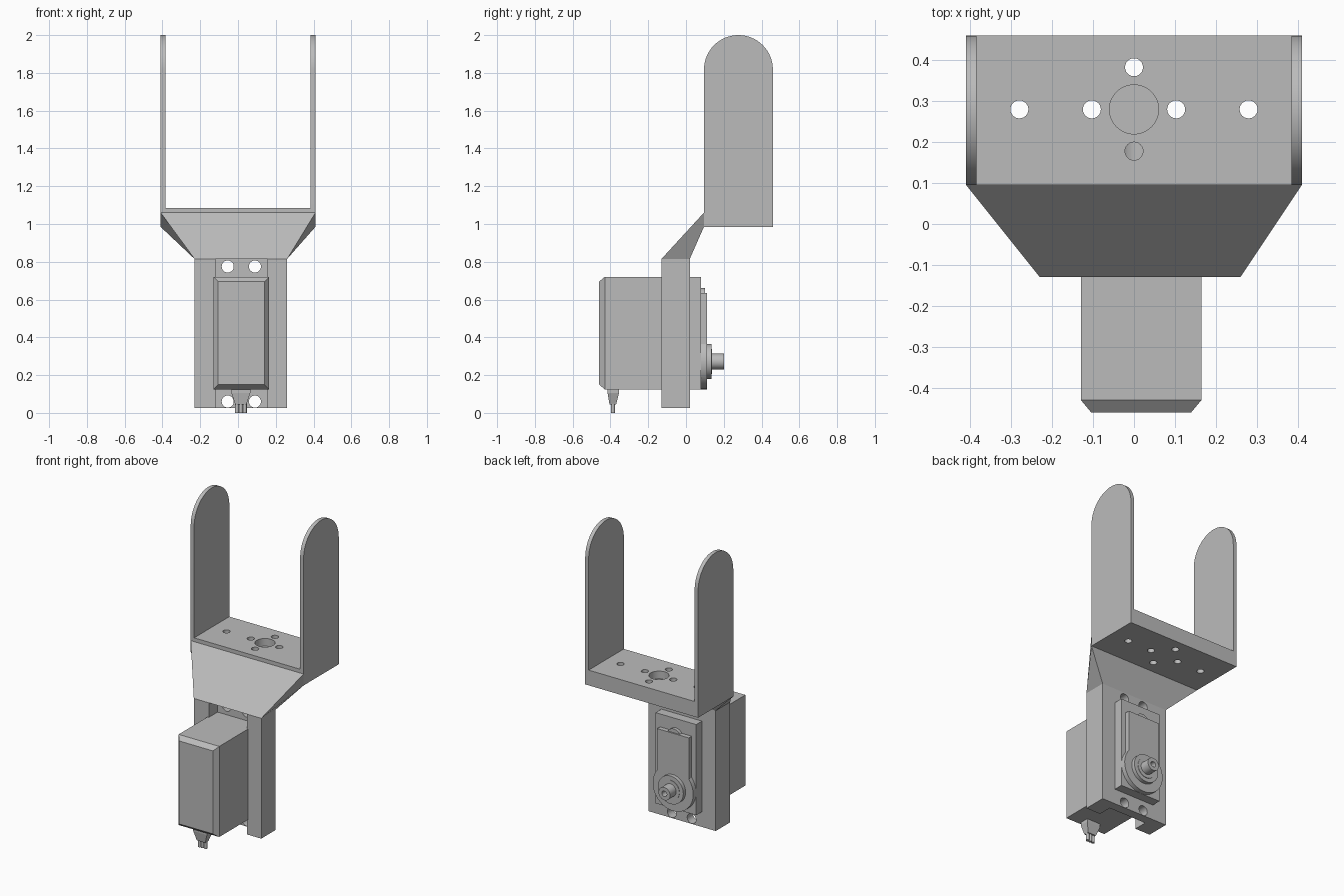
import bpy, bmesh, math
from mathutils import Vector, Matrix

if "Cube" in bpy.data.objects:
    bpy.data.objects.remove(bpy.data.objects["Cube"])

grey = bpy.data.materials.new("grey")
grey.diffuse_color = (0.5, 0.5, 0.5, 1)
grey.use_nodes = True
grey.node_tree.nodes["Principled BSDF"].inputs["Base Color"].default_value = grey.diffuse_color
CX = 0.0175          # centre line of the servo and its holder
SHAFT_Z = 0.272


def finish(name, bm, smooth=False):
    bmesh.ops.recalc_face_normals(bm, faces=bm.faces)
    me = bpy.data.meshes.new(name)
    bm.to_mesh(me)
    bm.free()
    ob = bpy.data.objects.new(name, me)
    bpy.context.collection.objects.link(ob)
    me.materials.append(grey)
    if smooth:
        shade(ob)
    return ob


def shade(ob):
    bpy.ops.object.select_all(action='DESELECT')
    ob.select_set(True)
    bpy.context.view_layer.objects.active = ob
    bpy.ops.object.shade_smooth_by_angle(angle=math.radians(30))


def loft(name, rings, smooth=False):
    """Skin closed rings with equal point counts and cap both ends."""
    bm = bmesh.new()
    vs = [[bm.verts.new(p) for p in r] for r in rings]
    n = len(vs[0])
    for a, b in zip(vs, vs[1:]):
        for i in range(n):
            j = (i + 1) % n
            bm.faces.new((a[i], a[j], b[j], b[i]))
    bm.faces.new(vs[0])
    bm.faces.new(vs[-1])
    return finish(name, bm, smooth)


def rect_y(y, x0, x1, z0, z1):
    return [(x0, y, z0), (x1, y, z0), (x1, y, z1), (x0, y, z1)]


def rect_z(z, x0, x1, y0, y1):
    return [(x0, y0, z), (x1, y0, z), (x1, y1, z), (x0, y1, z)]


def box(name, x0, x1, y0, y1, z0, z1):
    return loft(name, [rect_z(z, x0, x1, y0, y1) for z in (z0, z1)])


def cylinder(name, centre, r, depth, axis, seg=32):
    bm = bmesh.new()
    m = Matrix.Translation(Vector(centre))
    if axis == 'y':
        m = m @ Matrix.Rotation(math.pi / 2, 4, 'X')
    bmesh.ops.create_cone(bm, cap_ends=True, segments=seg, radius1=r,
                          radius2=r, depth=depth, matrix=m)
    return finish(name, bm, True)


def cut(ob, cutters):
    for c in cutters:
        mod = ob.modifiers.new("cut", 'BOOLEAN')
        mod.operation, mod.solver, mod.object = 'DIFFERENCE', 'EXACT', c
    dg = bpy.context.evaluated_depsgraph_get()
    me = bpy.data.meshes.new_from_object(ob.evaluated_get(dg))
    ob.modifiers.clear()
    ob.data = me
    for c in cutters:
        bpy.data.objects.remove(c)
    shade(ob)


# Fork base with bolt holes and a blind central recess
base = box("fork_base", -0.41, 0.41, 0.095, 0.46, 0.985, 1.085)
holes = [(-0.28, 0.28), (0.28, 0.28), (-0.103, 0.28), (0.103, 0.28),
         (0, 0.383), (0, 0.178)]
cut(base, [cylinder("hole", (x, y, 1.03), 0.022, 0.3, 'z', 24) for x, y in holes]
    + [cylinder("recess", (0, 0.28, 1.085), 0.06, 0.1, 'z', 48)])

# Round-topped fork arms
R = 0.1825
arc = [(0.2775 + R * math.cos(math.pi * i / 32), 2 - R + R * math.sin(math.pi * i / 32))
       for i in range(33)]
profile = [(0.095, 1.085), (0.46, 1.085)] + arc
for side, s in (("left", -1), ("right", 1)):
    loft(side + "_fork_arm", [[(s * x, y, z) for y, z in profile]
                              for x in (0.385, 0.41)], True)

# Sloping neck between holder and fork
loft("neck", [rect_z(0.815, -0.23, 0.26, -0.13, 0.02),
              [(-0.41, 0.095, 1.06), (0.41, 0.095, 1.06),
               (0.41, 0.095, 0.985), (-0.41, 0.095, 0.985)]])

# Channel-shaped servo holder with screw holes
channel = [(-0.23, -0.13), (-0.12, -0.13), (-0.12, -0.04), (0.155, -0.04),
           (0.155, -0.13), (0.26, -0.13), (0.26, 0.02), (-0.23, 0.02)]
holder = loft("servo_holder", [[(x, y, z) for x, y in channel] for z in (0.025, 0.815)])
cut(holder, [cylinder("hole", (CX + dx, 0, z), 0.032, 0.2, 'y', 24)
             for dx in (-0.072, 0.072) for z in (0.06, 0.775)])

# Servo body with chamfered front
loft("servo_body", [rect_y(-0.46, -0.105, 0.14, 0.15, 0.695),
                    rect_y(-0.43, -0.13, 0.165, 0.125, 0.72),
                    rect_y(0.08, -0.13, 0.165, 0.125, 0.72)])

# Gear cover: straight upper part ending in a round lower part
W, GR = 0.115, 0.147
a0 = math.acos(W / GR)
cover = [(CX + W, 0.635), (CX - W, 0.635)]
for i in range(37):
    a = math.pi - a0 + (math.pi + 2 * a0) * i / 36
    cover.append((CX + GR * math.cos(a), SHAFT_Z + GR * math.sin(a)))
loft("gear_cover", [[(x, y, z) for x, z in cover] for y in (0.08, 0.11)], True)
cylinder("gear_bump", (CX, 0.09, 0.61), 0.05, 0.022, 'y')

# Output boss and hollow shaft
cylinder("output_boss", (CX, 0.112, SHAFT_Z), 0.092, 0.045, 'y', 40)
cylinder("output_collar", (CX, 0.125, SHAFT_Z), 0.065, 0.024, 'y', 40)
shaft = cylinder("output_shaft", (CX, 0.15, SHAFT_Z), 0.042, 0.1, 'y')
cut(shaft, [cylinder("bore", (CX, 0.2, SHAFT_Z), 0.018, 0.08, 'y', 20)])

# Cable strain relief and three wires
loft("cable_relief", [rect_z(0.125, -0.035, 0.065, -0.415, -0.355),
                      rect_z(0.105, -0.035, 0.065, -0.415, -0.355),
                      rect_z(0.045, -0.015, 0.045, -0.405, -0.37)])
for i in (-1, 0, 1):
    cylinder(f"wire_{i + 2}", (0.015 + i * 0.021, -0.387, 0.025), 0.0105, 0.05, 'z', 16)
